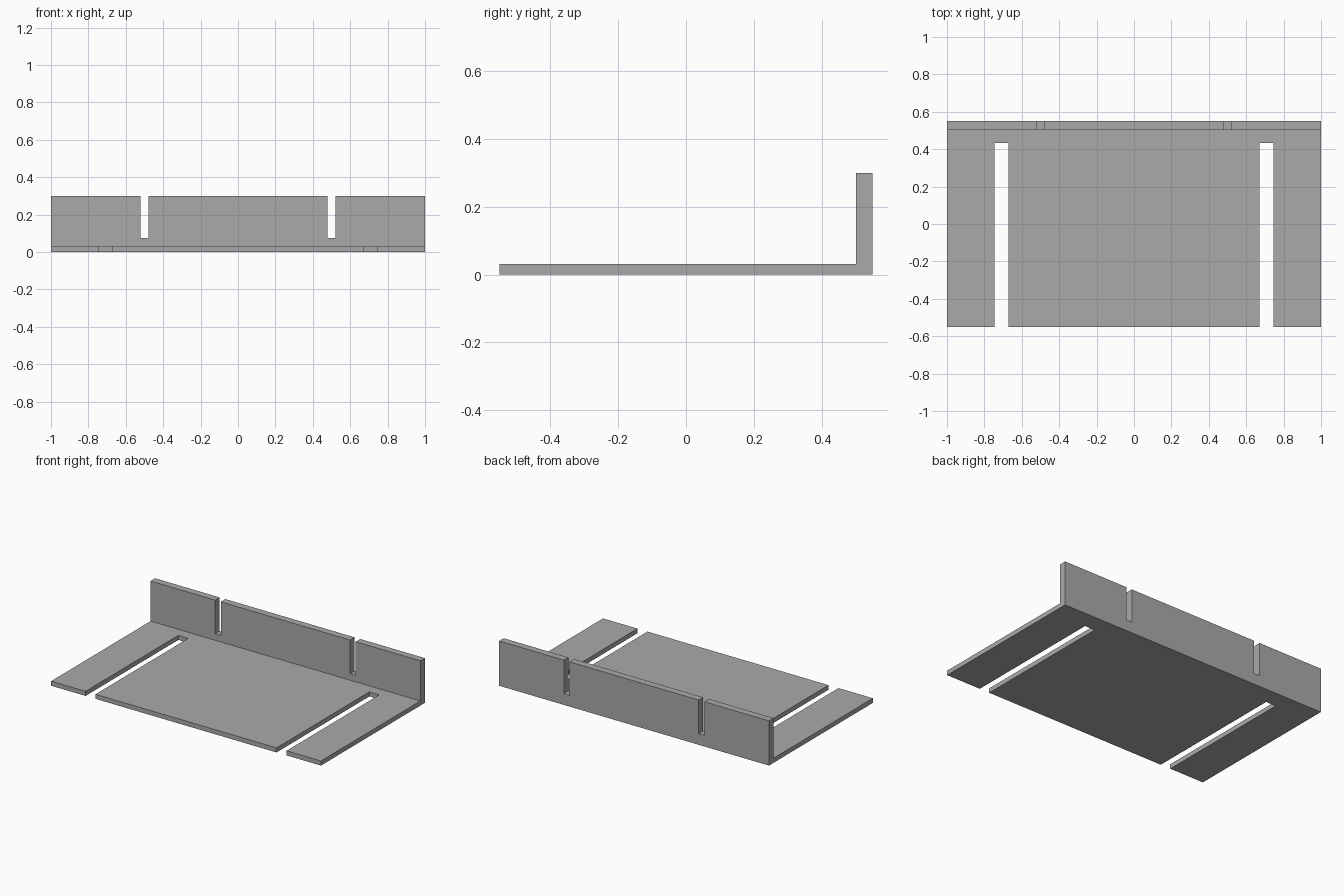
import bpy
import bmesh
from mathutils import Matrix, Vector

cube = bpy.data.objects.get("Cube")
if cube:
    bpy.data.objects.remove(cube, do_unlink=True)

HALF_Y = 0.55
BASE_H, WALL_H = 0.031, 0.3
WALL_FRONT = 0.502

grey = bpy.data.materials.new("plain grey")
grey.use_nodes = True
colour = (0.402, 0.402, 0.402, 1)
grey.diffuse_color = colour
grey.node_tree.nodes["Principled BSDF"].inputs["Base Color"].default_value = colour


def add_object(name, bm):
    bmesh.ops.recalc_face_normals(bm, faces=bm.faces)
    mesh = bpy.data.meshes.new(name)
    bm.to_mesh(mesh)
    bm.free()
    mesh.materials.append(grey)
    obj = bpy.data.objects.new(name, mesh)
    bpy.context.collection.objects.link(obj)
    return obj


def box(name, low, high):
    low, high = Vector(low), Vector(high)
    bm = bmesh.new()
    matrix = Matrix.Translation((low + high) / 2) @ Matrix.Diagonal((high - low).to_4d())
    bmesh.ops.create_cube(bm, size=1, matrix=matrix)
    return add_object(name, bm)


# L-shaped bracket: thin base with an upright wall along the back
profile = [(-HALF_Y, 0), (HALF_Y, 0), (HALF_Y, WALL_H),
           (WALL_FRONT, WALL_H), (WALL_FRONT, BASE_H), (-HALF_Y, BASE_H)]
bm = bmesh.new()
face = bm.faces.new([bm.verts.new((-1, y, z)) for y, z in profile])
side = bmesh.ops.extrude_face_region(bm, geom=[face])["geom"]
bmesh.ops.translate(bm, vec=(2, 0, 0),
                    verts=[v for v in side if isinstance(v, bmesh.types.BMVert)])
bracket = add_object("slotted_bracket", bm)

# Long slots open at the front of the base, short notches open at the wall top
cutters = []
for sign, label in ((1, "left"), (-1, "right")):
    for part, centre, half, y0, y1, z0, z1 in (
            ("base_slot", 0.708, 0.037, -1, 0.432, -0.1, 0.1),
            ("wall_notch", 0.5, 0.021, 0.45, 1, 0.075, 1)):
        x = sign * centre
        cutter = box(f"{label}_{part}", (x - half, y0, z0), (x + half, y1, z1))
        cutter.hide_render = True
        cutters.append(cutter)
        cut = bracket.modifiers.new(cutter.name, "BOOLEAN")
        cut.operation = "DIFFERENCE"
        cut.solver = "EXACT"
        cut.object = cutter

# Apply the cuts and discard the cutters
bpy.context.view_layer.update()
graph = bpy.context.evaluated_depsgraph_get()
result = bpy.data.meshes.new_from_object(bracket.evaluated_get(graph))
bracket.modifiers.clear()
bracket.data = result
for cutter in cutters:
    bpy.data.objects.remove(cutter, do_unlink=True)
